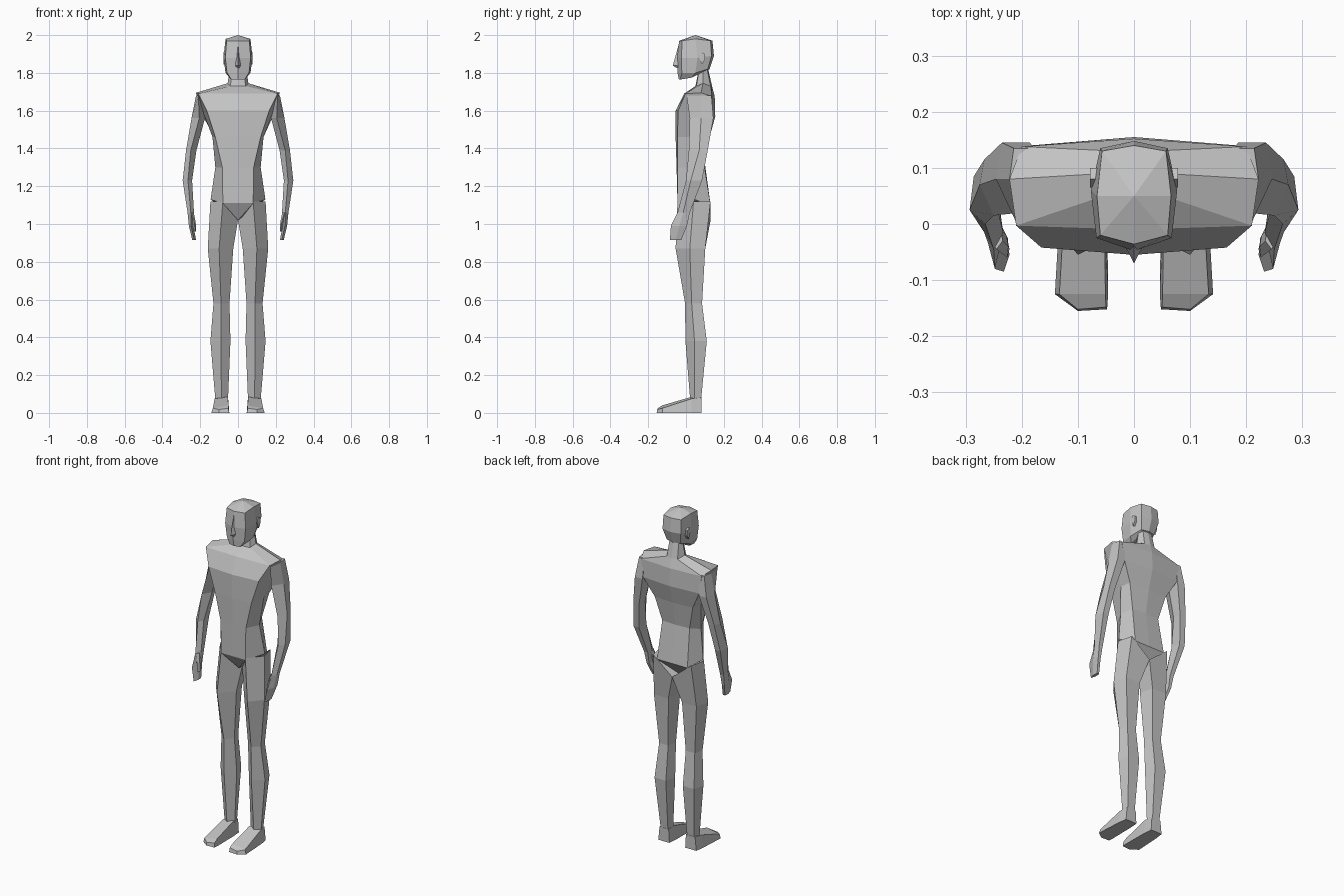
import bpy, bmesh

skin = bpy.data.materials.new("plain_grey")
skin.diffuse_color = (0.55, 0.55, 0.55, 1)


def loft(name, rings):
    """Closed, flat-shaded skin through rings of points; collapsed points are merged."""
    bm = bmesh.new()
    loops = [[bm.verts.new(p) for p in ring] for ring in rings]
    n = len(loops[0])
    for a, b in zip(loops, loops[1:]):
        for i in range(n):
            j = (i + 1) % n
            bm.faces.new((a[i], a[j], b[j], b[i]))
    bm.faces.new(loops[0])
    bm.faces.new(loops[-1])
    bmesh.ops.remove_doubles(bm, verts=bm.verts, dist=0.0005)
    bmesh.ops.dissolve_degenerate(bm, edges=bm.edges, dist=0.0001)
    bmesh.ops.recalc_face_normals(bm, faces=bm.faces)
    mesh = bpy.data.meshes.new(name)
    bm.to_mesh(mesh)
    bm.free()
    mesh.materials.append(skin)
    ob = bpy.data.objects.new(name, mesh)
    bpy.context.collection.objects.link(ob)
    return ob


def body_ring(zf, zs, zb, fc, fx, fy, sx, sy, bx, by, bc):
    """Symmetric 8-point section: front centre, front, side, back, back centre."""
    half = [(fx, fy, zf), (sx, sy, zs), (bx, by, zb)]
    other = [(-x, y, z) for x, y, z in reversed(half)]
    return [(0, fc, zf)] + half + [(0, bc, zb)] + other


def limb_ring(z, xi, xf, xo, yf, ym, yb, zi=None):
    """5-point section with a front ridge and a flat back."""
    zi = z if zi is None else zi
    w = (xo - xi) * 0.15
    return [(xf, yf, z), (xo, ym, z), (xo - w, yb, z),
            (xi + w * (zi == z), yb, zi), (xi, ym, zi)]


def pair(name, rings):
    """Left and right copies."""
    for side, s in (("right", 1), ("left", -1)):
        loft(side + "_" + name, [[(s * x, y, z) for x, y, z in r] for r in rings])


# Torso, from crotch to shoulders and neck
loft("torso", [body_ring(*r) for r in (
    (1.02, 1.02, 1.02, 0.01, 0, 0.01, 0, 0.04, 0, 0.07, 0.07),
    (1.11, 1.13, 1.10, -0.045, 0.08, -0.045, 0.145, 0.045, 0.10, 0.13, 0.13),
    (1.30, 1.30, 1.32, -0.05, 0.083, -0.045, 0.12, 0.03, 0.09, 0.095, 0.10),
    (1.46, 1.46, 1.46, -0.055, 0.12, -0.045, 0.135, 0.05, 0.125, 0.115, 0.125),
    (1.60, 1.58, 1.57, -0.055, 0.165, -0.042, 0.18, 0.06, 0.185, 0.14, 0.155),
    (1.69, 1.695, 1.675, -0.01, 0.21, -0.003, 0.222, 0.08, 0.20, 0.138, 0.152),
    (1.73, 1.745, 1.73, 0.05, 0.04, 0.055, 0.055, 0.09, 0.035, 0.13, 0.138),
    (1.83, 1.83, 1.83, 0.07, 0.03, 0.072, 0.042, 0.09, 0.03, 0.11, 0.115))])

# Head
loft("head", [body_ring(*r) for r in (
    (1.765, 1.775, 1.80, -0.038, 0.035, -0.03, 0.045, 0.03, 0.03, 0.08, 0.085),
    (1.80, 1.80, 1.82, -0.045, 0.058, -0.022, 0.066, 0.05, 0.045, 0.115, 0.125),
    (1.88, 1.88, 1.89, -0.048, 0.067, -0.025, 0.077, 0.06, 0.06, 0.135, 0.148),
    (1.97, 1.98, 1.97, -0.036, 0.060, -0.02, 0.066, 0.05, 0.057, 0.13, 0.14),
    (2.0, 2.0, 2.0, 0.05, 0, 0.05, 0, 0.05, 0, 0.05, 0.05))])

# Nose wedge
loft("nose", [[(0, -0.036, 1.96)] * 3,
              [(-0.014, -0.043, 1.84), (0, -0.07, 1.838), (0.014, -0.043, 1.84)],
              [(-0.008, -0.04, 1.825), (0, -0.046, 1.825), (0.008, -0.04, 1.825)]])

# Ears: thin tilted plates
ear = [(0.065, 1.89), (0.08, 1.91), (0.10, 1.90), (0.10, 1.87), (0.085, 1.845)]
pair("ear", [[(x, y, z) for y, z in ear] for x in (0.06, 0.078)])

# Legs
pair("leg", [limb_ring(*r) for r in (
    (1.12, 0.0, 0.08, 0.146, -0.045, 0.04, 0.13, 1.02),
    (0.87, 0.025, 0.10, 0.16, -0.055, 0.02, 0.102),
    (0.58, 0.045, 0.09, 0.13, -0.005, 0.03, 0.085),
    (0.38, 0.04, 0.09, 0.146, -0.003, 0.045, 0.11),
    (0.07, 0.053, 0.088, 0.12, 0.022, 0.045, 0.08))])

# Feet, heel to toe
pair("foot", [[(a, y, 0), (b, y, 0), (b - 0.008, y, zo), (a + 0.005, y, zi)]
              for y, a, b, zo, zi in ((0.082, 0.052, 0.125, 0.08, 0.08),
                                      (0.03, 0.048, 0.132, 0.075, 0.085),
                                      (-0.125, 0.046, 0.141, 0.025, 0.04))]
     + [[(0.048, -0.152, 0), (0.10, -0.155, 0), (0.10, -0.152, 0.018), (0.05, -0.148, 0.025)]])

# Arms with hands
pair("arm", [limb_ring(*r) for r in (
    (1.68, 0.17, 0.21, 0.222, 0.003, 0.08, 0.135),
    (1.56, 0.175, 0.205, 0.246, 0.02, 0.08, 0.145),
    (1.39, 0.22, 0.25, 0.275, 0.015, 0.07, 0.115),
    (1.23, 0.243, 0.265, 0.293, 0.0, 0.025, 0.085),
    (1.06, 0.233, 0.25, 0.267, -0.045, -0.015, 0.02),
    (0.99, 0.236, 0.248, 0.26, -0.08, -0.035, 0.005),
    (0.915, 0.222, 0.232, 0.242, -0.085, -0.055, -0.025))])

# Thumbs
pair("thumb", [limb_ring(*r) for r in (
    (1.06, 0.234, 0.245, 0.255, -0.045, -0.03, -0.01),
    (1.01, 0.224, 0.232, 0.245, -0.055, -0.04, -0.02),
    (0.96, 0.222, 0.226, 0.234, -0.06, -0.045, -0.035))])
